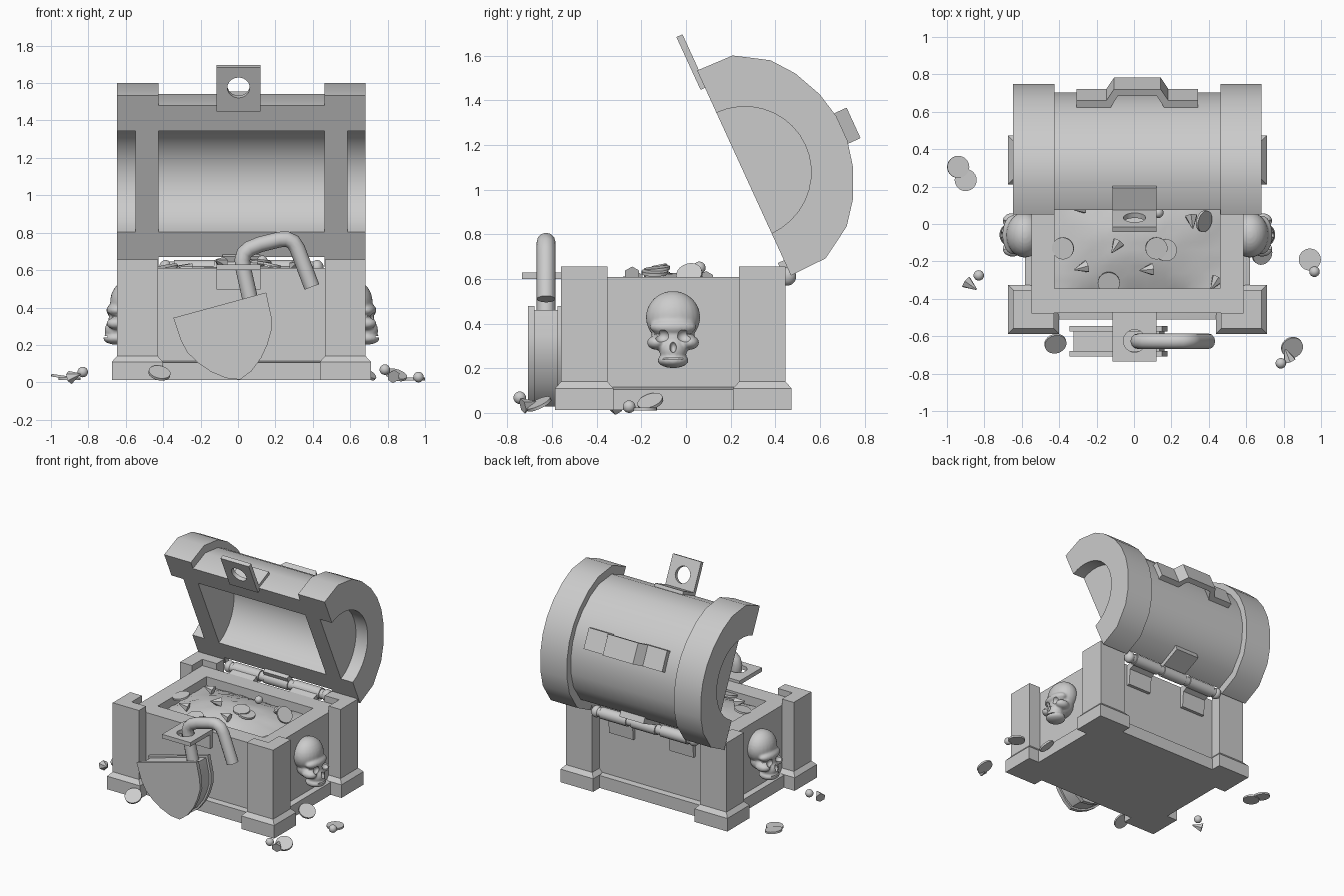
import bpy, bmesh, math, random
from math import sin, cos, pi, radians
from mathutils import Vector, Matrix

random.seed(4)
if "Cube" in bpy.data.objects:
    bpy.data.objects.remove(bpy.data.objects["Cube"], do_unlink=True)

grey = bpy.data.materials.new("plain grey")
grey.use_nodes = True
tone = (0.6, 0.6, 0.6, 1)
grey.diffuse_color = tone
grey.node_tree.nodes["Principled BSDF"].inputs["Base Color"].default_value = tone

CX, CY = 0.018, -0.057      # chest centre
made = []


def finish(name, bm, matrix=None):
    bmesh.ops.recalc_face_normals(bm, faces=bm.faces[:])
    mesh = bpy.data.meshes.new(name)
    bm.to_mesh(mesh)
    bm.free()
    mesh.materials.append(grey)
    ob = bpy.data.objects.new(name, mesh)
    bpy.context.collection.objects.link(ob)
    if matrix:
        ob.matrix_world = matrix
    made.append(ob)
    return ob


def loft(name, rings, matrix=None):
    """Skin matching rings of points and cap both ends."""
    bm = bmesh.new()
    rows = [[bm.verts.new(p) for p in ring] for ring in rings]
    n = len(rows[0])
    for a, b in zip(rows, rows[1:]):
        for i in range(n):
            bm.faces.new((a[i], a[(i + 1) % n], b[(i + 1) % n], b[i]))
    bm.faces.new(rows[0])
    bm.faces.new(rows[-1])
    return finish(name, bm, matrix)


def prism(name, profile, x0, x1, matrix=None):
    """Extrude a (y, z) profile along x."""
    return loft(name, [[(x, y, z) for y, z in profile] for x in (x0, x1)], matrix)


def box(name, x0, x1, y0, y1, z0, z1, matrix=None):
    return prism(name, [(y0, z0), (y1, z0), (y1, z1), (y0, z1)], x0, x1, matrix)


def rect(x0, x1, y0, y1, z):
    return [(x0, y0, z), (x1, y0, z), (x1, y1, z), (x0, y1, z)]


def round_part(name, loc, r1, r2, depth, sides, turn=None):
    bm = bmesh.new()
    bmesh.ops.create_cone(bm, cap_ends=True, segments=sides, radius1=r1, radius2=r2, depth=depth)
    return finish(name, bm, Matrix.Translation(loc) @ (turn or Matrix()))


def blobs(name, items):
    bm = bmesh.new()
    for x, y, z, rx, ry, rz in items:
        m = Matrix.Translation((x, y, z)) @ Matrix.Diagonal((rx, ry, rz, 1))
        bmesh.ops.create_uvsphere(bm, u_segments=24, v_segments=16, radius=1, matrix=m)
    return finish(name, bm)


def apply(ob, kind, **settings):
    mod = ob.modifiers.new(kind, kind)
    for key, value in settings.items():
        setattr(mod, key, value)
    bpy.context.view_layer.objects.active = ob
    bpy.context.view_layer.update()
    bpy.ops.object.modifier_apply(modifier=mod.name)


def cut(ob, cutter):
    apply(ob, "BOOLEAN", operation="DIFFERENCE", object=cutter, solver="EXACT")
    made.remove(cutter)
    bpy.data.objects.remove(cutter, do_unlink=True)


# Chest body with its open top, and the base strip
BX, BY = 0.567, 0.418


def centred(hx, hy, z):
    return rect(CX - hx, CX + hx, CY - hy, CY + hy, z)


loft("chest_body", [centred(BX, BY, 0.012), centred(BX, BY, 0.61),
                    centred(0.442, 0.288, 0.61), centred(0.442, 0.288, 0.5)])
loft("base_strip", [centred(BX + 0.035, BY + 0.035, 0.012), centred(BX + 0.035, BY + 0.035, 0.105),
                    centred(BX, BY, 0.115)])

# Corner posts: flared foot, shaft and raised L-shaped top
OX, OY, IX, IY = 0.665, 0.503, 0.447, 0.295
for sx in (-1, 1):
    for sy in (-1, 1):
        def ring(f, z):
            return rect(CX + sx * (IX - f), CX + sx * (OX + f), CY + sy * (IY - f), CY + sy * (OY + f), z)
        loft("corner_post", [ring(0.027, 0.012), ring(0.027, 0.11), ring(0, 0.14), ring(0, 0.6)])
        ell = [(OX, OY), (OX, IY), (BX, IY), (BX, BY), (IX, BY), (IX, OY)]
        loft("post_top", [[(CX + sx * x, CY + sy * y, z) for x, y in ell] for z in (0.59, 0.657)])

# Treasure mound
bm = bmesh.new()
bmesh.ops.create_grid(bm, x_segments=18, y_segments=14, size=1)
for v in bm.verts:
    a, b = v.co.x, v.co.y
    z = 0.545 + 0.08 * (1 - a * a) * (1 - b * b) + random.uniform(-0.004, 0.004)
    v.co = (CX + a * 0.442, CY + b * 0.288, z)
finish("treasure_mound", bm)

# Lid, modelled closed around its own centre and then swung open
LID = Matrix.Translation((0, 0.26, 1.075)) @ Matrix.Rotation(radians(-65.4), 4, "X")
half = [(0.505, 0), (0.5, 0.173), (0.41, 0.318), (0.31, 0.395), (0.18, 0.455), (0.06, 0.482)]
outer = half + [(-y, z) for y, z in reversed(half)]
arc = [(0.297 * cos(t * pi / 18), 0.302 * sin(t * pi / 18)) for t in range(19)]
barrel = [(y * 0.88, z * 0.91) for y, z in outer]
X0, X1, X2 = OX, BX, 0.444
for s in (-1, 1):
    prism("lid_rim", outer + arc[::-1], CX + s * X0, CX + s * X2, LID)
    prism("lid_end_wall", arc, CX + s * X1, CX + s * X2, LID)
prism("lid_barrel", barrel + arc[::-1], CX - X2, CX + X2, LID)

# Lid latch: holed tongue and mounting plate
tongue = box("lid_latch", -0.115, 0.12, -0.68, -0.42, -0.022, 0.008, LID)
cut(tongue, round_part("hole_cutter", LID @ Vector((0.003, -0.56, 0)), 0.06, 0.06, 0.2, 24,
                       Matrix.Rotation(radians(-65.4), 4, "X")))
box("latch_mount", -0.115, 0.12, -0.465, -0.43, 0, 0.14, LID)

# Lid handle: bent strap
strap = [(-0.325, 0.43), (-0.325, 0.475), (-0.165, 0.475), (-0.125, 0.54), (0.125, 0.54),
         (0.165, 0.475), (0.325, 0.475), (0.325, 0.43), (0.145, 0.43), (0.105, 0.5),
         (-0.105, 0.5), (-0.145, 0.43)]
loft("lid_handle", [[(CX + x, y, z) for x, z in strap] for y in (-0.075, 0.075)], LID)

# Hinge: pin, end knobs, knuckles and leaves
along_x = Matrix.Rotation(pi / 2, 4, "Y")
HY, HZ = 0.452, 0.612
round_part("hinge_pin", (CX, HY, HZ), 0.034, 0.034, 0.84, 16, along_x)
for s in (-1, 1):
    blobs("hinge_knob", [(CX + s * 0.405, HY, HZ, 0.035, 0.042, 0.042)])
    x = CX + s * 0.25
    round_part("hinge_knuckle", (x, HY, HZ), 0.042, 0.042, 0.22, 16, along_x)
    prism("hinge_leaf", [(0.35, 0.44), (0.385, 0.44), (0.395, 0.56), (0.46, 0.59), (0.44, 0.63),
                         (0.35, 0.6)], x - 0.1, x + 0.1)
round_part("hinge_knuckle_middle", (CX, HY, HZ), 0.042, 0.042, 0.2, 16, along_x)
box("hinge_lid_leaf", CX - 0.1, CX + 0.1, 0.43, 0.475, -0.03, 0.18, LID)

# Front hasp: holed shelf and backing plate
shelf = box("hasp_shelf", -0.115, 0.12, -0.735, -0.47, 0.6, 0.63)
cut(shelf, round_part("hole_cutter", (0.003, -0.625, 0.61), 0.06, 0.06, 0.2, 24))
box("hasp_plate", -0.115, 0.12, -0.505, -0.47, 0.495, 0.63)

# Padlock: two shield plates with a slightly smaller core
side = [(0.257, 0), (0.25, 0.13), (0.233, 0.2), (0.19, 0.27), (0.14, 0.33), (0.07, 0.385)]
shield = side + [(0, 0.412)] + [(-s, d) for s, d in reversed(side)]


def shield_part(name, y0, y1, k):
    pts = []
    for s, d in shield:
        s, d = s * k, 0.2 + (d - 0.2) * k
        pts.append((-0.0975 + 0.965 * s + 0.263 * d, 0.4125 + 0.263 * s - 0.965 * d))
    loft(name, [[(x, y, z) for x, z in pts] for y in (y0, y1)])


shield_part("padlock_front", -0.708, -0.68, 1)
shield_part("padlock_core", -0.69, -0.565, 0.93)
shield_part("padlock_back", -0.575, -0.545, 1)

# Shackle: bent round bar
curve = bpy.data.curves.new("padlock_shackle", "CURVE")
curve.dimensions = "3D"
curve.bevel_depth, curve.bevel_resolution, curve.use_fill_caps = 0.042, 4, True
path = [(0.075, 0.4), (0.028, 0.61), (0.023, 0.655), (0.033, 0.69), (0.062, 0.715), (0.12, 0.738),
        (0.22, 0.763), (0.26, 0.766), (0.295, 0.75), (0.317, 0.715), (0.395, 0.51)]
spline = curve.splines.new("POLY")
spline.points.add(len(path) - 1)
for p, (x, z) in zip(spline.points, path):
    p.co = (x, -0.627, z, 1)
shackle = bpy.data.objects.new("padlock_shackle", curve)
bpy.context.collection.objects.link(shackle)
curve.materials.append(grey)
bpy.ops.object.select_all(action="DESELECT")
shackle.select_set(True)
bpy.context.view_layer.objects.active = shackle
bpy.ops.object.convert(target="MESH")
made.append(bpy.context.view_layer.objects.active)

# Skull ornaments: fused blobs with carved eyes, nose and mouth
SY = -0.058
skull = blobs("skull_ornament", [
    (0.62, SY, 0.428, 0.1, 0.122, 0.118), (0.685, SY, 0.385, 0.055, 0.105, 0.04),
    (0.69, SY, 0.28, 0.06, 0.062, 0.06), (0.685, SY, 0.235, 0.072, 0.07, 0.034),
    (0.64, SY, 0.33, 0.09, 0.1, 0.07)]
    + [(0.685, SY + s * 0.075, 0.315, 0.055, 0.042, 0.032) for s in (-1, 1)])
apply(skull, "REMESH", mode="VOXEL", voxel_size=0.008)
apply(skull, "SMOOTH", iterations=4)
for s in (-1, 1):
    cut(skull, blobs("eye_cutter", [(0.745, SY + s * 0.05, 0.345, 0.04, 0.035, 0.03)]))
cut(skull, blobs("nose_cutter", [(0.75, SY, 0.295, 0.03, 0.015, 0.025)]))
cut(skull, box("mouth_cutter", 0.735, 0.8, SY - 0.06, SY + 0.06, 0.24, 0.247))
twin = skull.copy()
bpy.context.collection.objects.link(twin)
twin.matrix_world = Matrix.Translation((2 * CX, 2 * SY, 0)) @ Matrix.Rotation(pi, 4, "Z")

# Coins: position and tilt about x and y
for x, y, z, tx, ty in [
        (-0.38, -0.13, 0.615, 8, -10), (0.12, -0.13, 0.645, 6, 6), (0.17, -0.14, 0.63, 0, 12),
        (-0.135, -0.315, 0.595, 14, 0), (0.375, 0.015, 0.62, 20, 50), (-0.94, 0.305, 0.03, 0, 8),
        (-0.9, 0.235, 0.02, 0, 0), (-0.42, -0.64, 0.05, 35, 10), (0.94, -0.19, 0.018, 0, 0),
        (0.845, -0.66, 0.04, 25, 15), (0.685, -0.16, 0.05, 20, 30)]:
    turn = Matrix.Rotation(radians(tx), 4, "X") @ Matrix.Rotation(radians(ty), 4, "Y")
    round_part("coin", (x, y, z), 0.059, 0.059, 0.014, 24, turn)

# Pointed gems and small beads
for x, y, z in [(0.31, 0.01, 0.63), (-0.1, -0.125, 0.645), (-0.285, -0.235, 0.61), (0.065, -0.245, 0.63),
                (-0.3, 0.085, 0.61), (0.43, -0.32, 0.58), (-0.87, -0.33, 0.035), (0.82, -0.7, 0.04)]:
    turn = Matrix.Rotation(random.uniform(0, 6), 4, "Z") @ Matrix.Rotation(radians(75), 4, "X")
    round_part("gem", (x, y, z), 0.036, 0.004, 0.07, 6, turn)
for x, y, z in [(0.785, -0.745, 0.068), (-0.83, -0.275, 0.055), (0.965, -0.255, 0.028), (0.13, 0.06, 0.65)]:
    blobs("bead", [(x, y, z, 0.028, 0.028, 0.028)])

# Smooth curved surfaces, keep hard edges
bpy.ops.object.select_all(action="DESELECT")
for ob in made:
    ob.select_set(True)
bpy.context.view_layer.objects.active = made[0]
bpy.ops.object.shade_smooth_by_angle(angle=radians(32))
